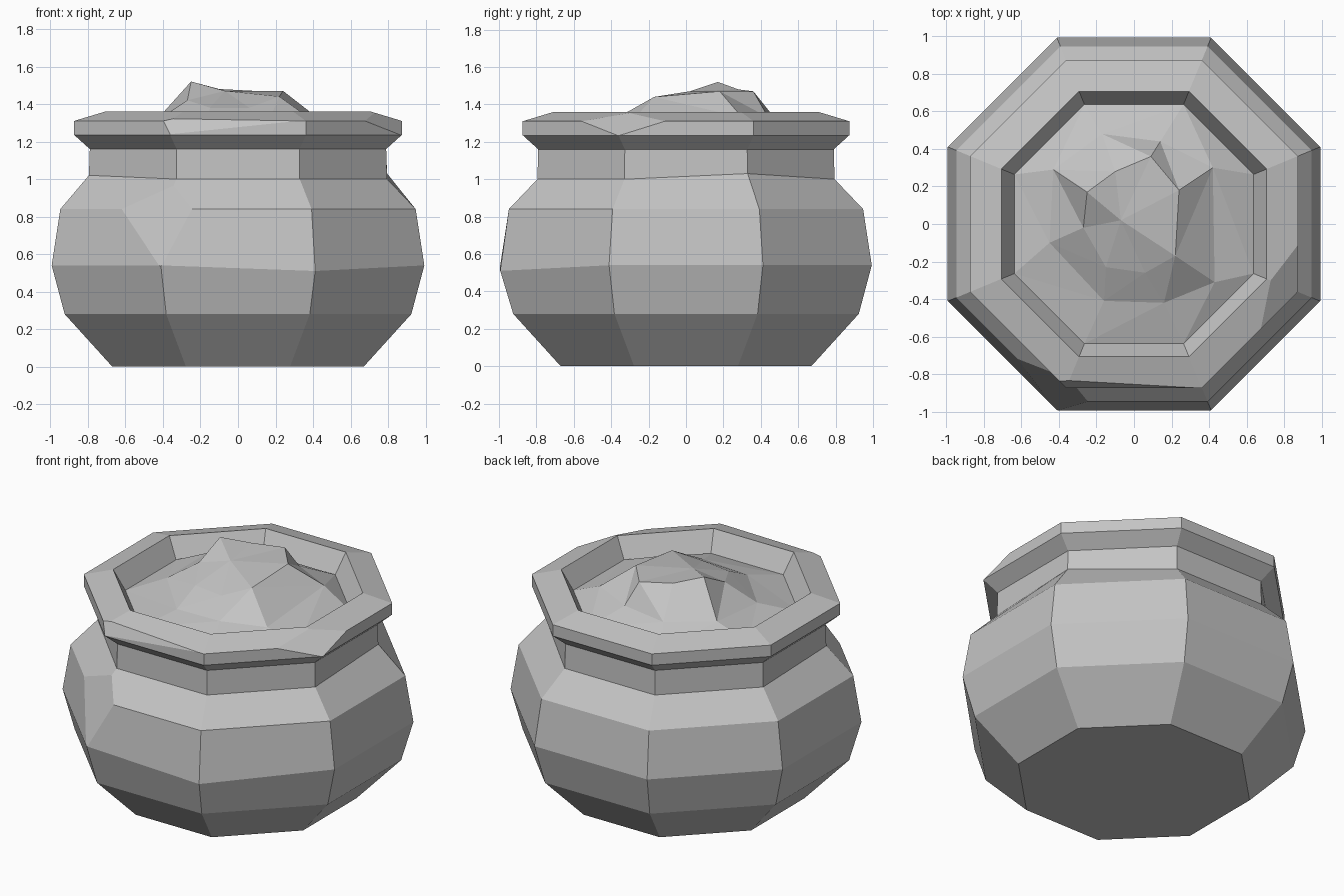
import bpy, bmesh
from math import cos, sin, pi
from mathutils import Vector

SIDES = 8

cube = bpy.data.objects.get("Cube")
if cube:
    bpy.data.objects.remove(cube, do_unlink=True)

# One plain stone grey for the whole pot
grey = bpy.data.materials.new("stone_grey")
grey.use_nodes = True
colour = (0.55, 0.55, 0.55, 1)
grey.diffuse_color = colour
grey.node_tree.nodes["Principled BSDF"].inputs["Base Color"].default_value = colour


def ring(radius, z, lift=None):
    """Octagon with flat sides facing the axes; lift raises single corners."""
    lift = lift or {}
    return [Vector((radius * cos((k + 0.5) * 2 * pi / SIDES),
                    radius * sin((k + 0.5) * 2 * pi / SIDES),
                    z + lift.get(k, 0))) for k in range(SIDES)]


def loft(bm, rings):
    """Skin the rings in order and return their vertices."""
    loops = [[bm.verts.new(p) for p in pts] for pts in rings]
    for a, b in zip(loops, loops[1:]):
        for k in range(SIDES):
            n = (k + 1) % SIDES
            bm.faces.new((a[k], a[n], b[n], b[k]))
    return loops


def chip(bm, a, b, c):
    """Slice off the corner outside the plane through three points and cap it."""
    a, b, c = Vector(a), Vector(b), Vector(c)
    normal = (b - a).cross(c - a)
    if normal.dot(a) < 0:
        normal.negate()
    cut = bmesh.ops.bisect_plane(bm, geom=bm.verts[:] + bm.edges[:] + bm.faces[:],
                                 plane_co=a, plane_no=normal, clear_outer=True)
    rim = [e for e in cut["geom_cut"]
           if isinstance(e, bmesh.types.BMEdge) and e.is_boundary]
    bmesh.ops.holes_fill(bm, edges=rim, sides=0)


def finish(bm, name):
    bmesh.ops.recalc_face_normals(bm, faces=bm.faces[:])
    mesh = bpy.data.meshes.new(name)
    bm.to_mesh(mesh)
    bm.free()
    mesh.materials.append(grey)
    obj = bpy.data.objects.new(name, mesh)
    bpy.context.collection.objects.link(obj)


# Belly with a flat base and a chipped front corner
shoulder = ring(0.86, 1.0, {0: 0.03, 4: 0.02})
bm = bmesh.new()
loops = loft(bm, [ring(0.725, 0), ring(1.0, 0.28), ring(1.075, 0.54, {6: -0.03}),
                  ring(1.025, 0.84), shoulder])
bm.faces.new(loops[0][::-1])
chip(bm, (-0.61, -0.73, 0.83), (-0.24, -0.95, 0.84), (-0.41, -0.99, 0.54))
finish(bm, "belly")

# Neck, flared rim and inner wall, with two worn spots on the rim
bm = bmesh.new()
loft(bm, [shoulder, ring(0.855, 1.16), ring(0.945, 1.235), ring(0.945, 1.31),
          ring(0.765, 1.36), ring(0.69, 1.23)])
chip(bm, (0.87, -0.36, 1.235), (0.68, -0.55, 1.31), (0.87, -0.12, 1.31))
chip(bm, (-0.36, -0.875, 1.235), (0.36, -0.875, 1.31), (-0.05, -0.85, 1.32))
finish(bm, "neck_and_rim")

# Uneven mound of contents
slope = [(0.42, 0.3, 1.33), (0.14, 0.44, 1.33), (-0.17, 0.48, 1.32), (-0.43, 0.29, 1.32),
         (-0.45, -0.1, 1.3), (-0.16, -0.41, 1.29), (0.16, -0.42, 1.3), (0.43, -0.31, 1.29)]
crown = [(0.24, 0.18, 1.47), (0.09, 0.36, 1.47), (-0.1, 0.28, 1.48), (-0.25, 0.17, 1.52),
         (-0.27, -0.02, 1.42), (-0.15, -0.23, 1.38), (0.06, -0.26, 1.38), (0.22, -0.17, 1.44)]
bm = bmesh.new()
loops = loft(bm, [ring(0.69, 1.23), slope, crown])
peak = bm.verts.new((-0.07, 0.02, 1.47))
for k in range(SIDES):
    bm.faces.new((loops[-1][k], loops[-1][(k + 1) % SIDES], peak))
bmesh.ops.triangulate(bm, faces=bm.faces[:])
finish(bm, "mound")
